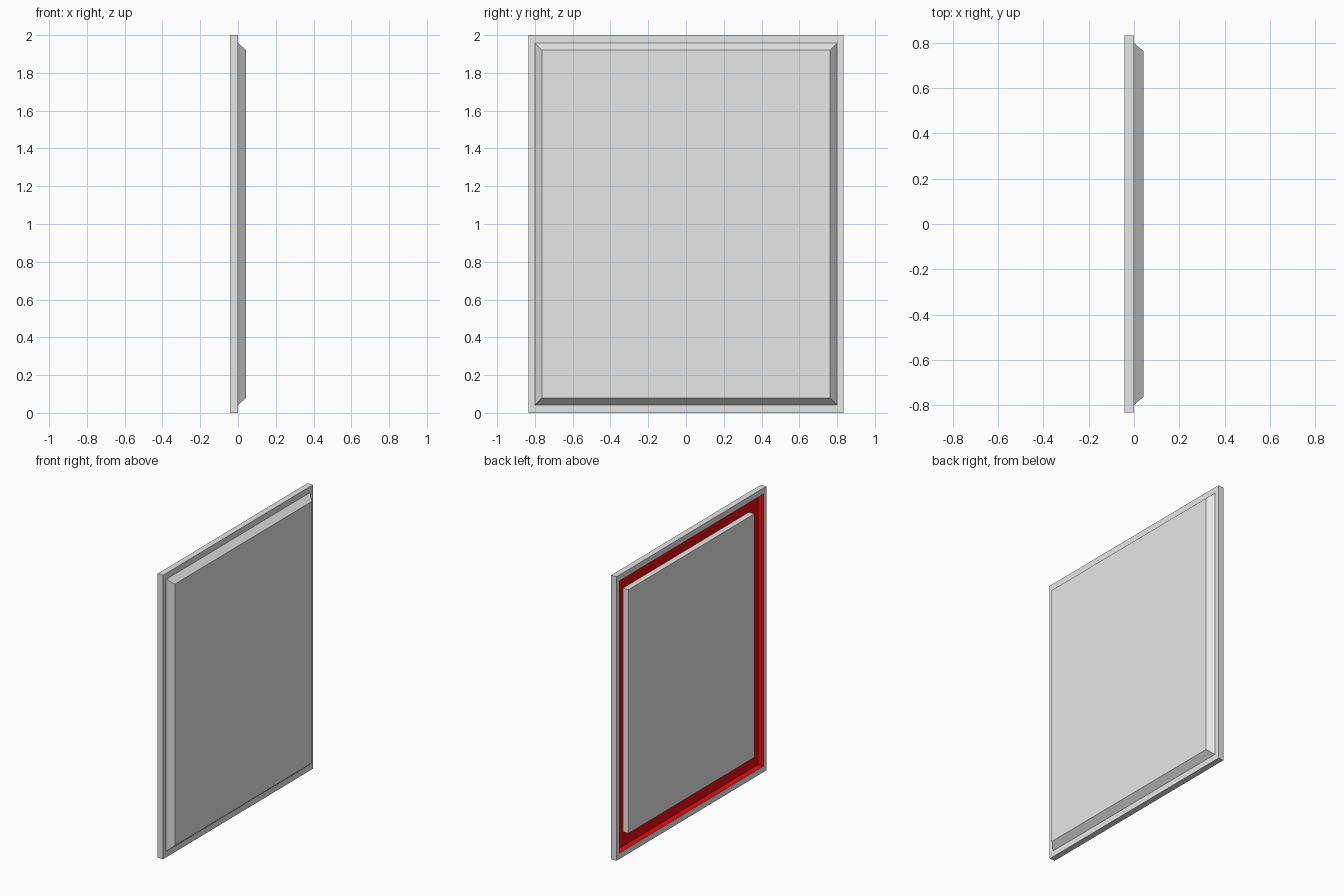
import bpy
import bmesh

if "Cube" in bpy.data.objects:
    bpy.data.objects.remove(bpy.data.objects["Cube"], do_unlink=True)

DEPTH = 0.042              # frame thickness, also the rise of the front panel
OUTER = (0.833, 1.0)       # half width (y) and half height (z) of each outline
OPENING = (0.80, 0.958)
FRONT = (0.763, 0.921)
BACK = (0.70, 0.858)


def make_material(name, color):
    mat = bpy.data.materials.new(name)
    mat.use_nodes = True
    mat.diffuse_color = color
    mat.node_tree.nodes["Principled BSDF"].inputs["Base Color"].default_value = color
    return mat


GREY = make_material("light grey", (0.8, 0.8, 0.8, 1))
RED = make_material("deep red", (0.8, 0.004, 0.004, 1))


def loft(name, sections, closed=False, materials=(GREY,), rule=None):
    """Join rectangles (x, outline) into a solid: capped, or closed into a ring."""
    bm = bmesh.new()
    rings = []
    for x, (hy, hz) in sections:
        corners = ((-hy, -hz), (hy, -hz), (hy, hz), (-hy, hz))
        rings.append([bm.verts.new((x, y, z + 1)) for y, z in corners])
    pairs = list(zip(rings, rings[1:]))
    if closed:
        pairs.append((rings[-1], rings[0]))
    else:
        bm.faces.new(rings[0])
        bm.faces.new(rings[-1])
    for a, b in pairs:
        for i in range(4):
            j = (i + 1) % 4
            bm.faces.new((a[i], a[j], b[j], b[i]))
    bmesh.ops.recalc_face_normals(bm, faces=bm.faces)
    if rule:
        for face in bm.faces:
            face.material_index = int(rule(face))
    mesh = bpy.data.meshes.new(name)
    bm.to_mesh(mesh)
    bm.free()
    for mat in materials:
        mesh.materials.append(mat)
    obj = bpy.data.objects.new(name, mesh)
    bpy.context.collection.objects.link(obj)
    return obj


def is_inner_wall(face):
    # Walls whose normal points towards the middle of the opening
    center = face.calc_center_median()
    center.z -= 1
    return abs(face.normal.x) < 0.5 and face.normal.dot(center) < 0


# Rectangular frame with red inner walls
loft("frame", [(0, OPENING), (0, OUTER), (-DEPTH, OUTER), (-DEPTH, OPENING)],
     closed=True, materials=(GREY, RED), rule=is_inner_wall)

# Raised panel with sloping edges; its underside is the red recess floor
loft("bevelled_panel", [(0, OPENING), (DEPTH, FRONT)],
     materials=(GREY, RED), rule=lambda f: f.normal.x < -0.5)

# Flat panel standing in the recess, flush with the frame
loft("recess_panel", [(0, BACK), (-DEPTH, BACK)])
